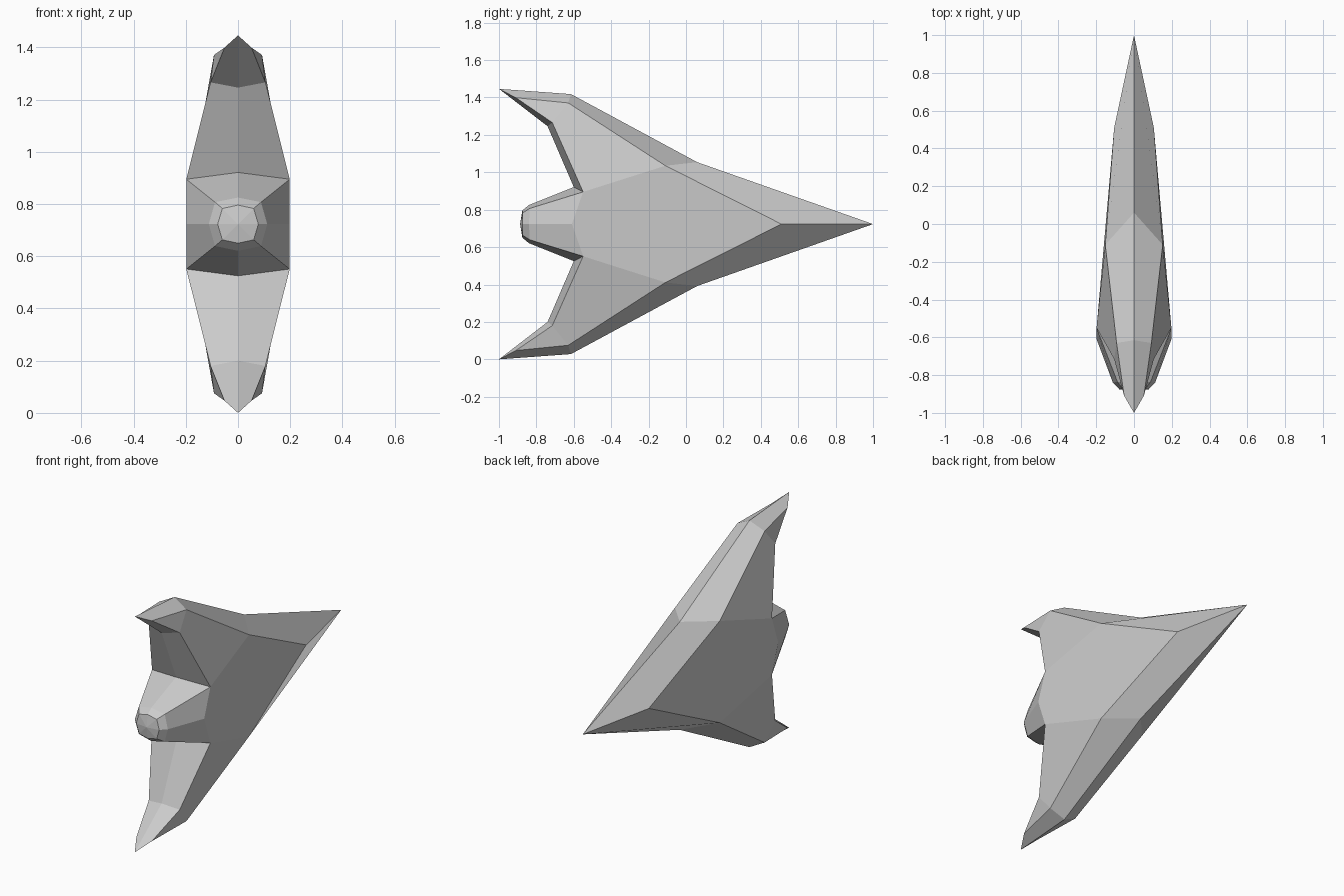
import bpy
import bmesh

# Remove the default cube
cube = bpy.data.objects.get("Cube")
if cube:
    bpy.data.objects.remove(cube, do_unlink=True)

MID = 0.723  # height of the symmetry plane

grey = bpy.data.materials.new("plain_grey")
grey.use_nodes = True
COLOR = (0.6, 0.6, 0.6, 1)
grey.diffuse_color = COLOR
grey.node_tree.nodes["Principled BSDF"].inputs["Base Color"].default_value = COLOR


def quarter_part(name, points, faces):
    """Build one quarter (+x, upper) and mirror it sideways and downwards."""
    bm = bmesh.new()
    verts = {key: bm.verts.new(co) for key, co in points.items()}
    for face in faces:
        bm.faces.new([verts[key] for key in face.split()])
    bmesh.ops.recalc_face_normals(bm, faces=bm.faces)
    # An open shell: make sure the normals point away from the core
    core = sum((f.normal.dot(f.calc_center_median() - CORE[name]) for f in bm.faces))
    if core < 0:
        bmesh.ops.reverse_faces(bm, faces=bm.faces)
    mesh = bpy.data.meshes.new(name)
    bm.to_mesh(mesh)
    bm.free()
    mesh.materials.append(grey)
    obj = bpy.data.objects.new(name, mesh)
    obj.location.z = MID
    bpy.context.collection.objects.link(obj)
    mirror = obj.modifiers.new("mirror", 'MIRROR')
    mirror.use_axis = (True, False, True)
    mirror.merge_threshold = 0.0005
    return obj


from mathutils import Vector
CORE = {"winged_hull": Vector((0, -0.3, 0.2)), "tail_nozzle": Vector((0, -0.5, 0))}

# Root outline shared by the hull and the tail
root = {
    "root_top": (0, -0.60, 0.198),
    "root_corner": (0.198, -0.55, 0.172),
    "root_side": (0.198, -0.61, 0),
}

# Pointed hull with swept upper and lower fins
quarter_part("winged_hull", {
    **root,
    "nose": (0, 1, 0),
    "cheek": (0.105, 0.51, 0),
    "ridge": (0, 0.06, 0.331),
    "shoulder": (0.152, -0.11, 0.312),
    "fin_crest": (0, -0.615, 0.695),
    "fin_side": (0.092, -0.63, 0.648),
    "fin_tip": (0, -1, 0.723),
    "tip_side": (0.052, -0.91, 0.676),
    "notch_side": (0.105, -0.715, 0.543),
    "notch": (0, -0.74, 0.523),
}, [
    "nose ridge shoulder cheek",
    "ridge fin_crest fin_side shoulder",
    "fin_crest fin_tip tip_side fin_side",
    "fin_side tip_side notch_side",
    "shoulder fin_side notch_side root_corner",
    "cheek shoulder root_corner root_side",
    "fin_tip notch notch_side tip_side",
    "notch root_top root_corner notch_side",
])

# Faceted tail tapering to a small rounded cap
quarter_part("tail_nozzle", {
    **root,
    "collar_top": (0, -0.84, 0.102),
    "collar_corner": (0.088, -0.835, 0.084),
    "collar_side": (0.112, -0.84, 0),
    "rim_top": (0, -0.875, 0.073),
    "rim_corner": (0.06, -0.873, 0.06),
    "rim_side": (0.078, -0.875, 0),
    "cap": (0, -0.887, 0),
}, [
    "root_top root_corner collar_corner collar_top",
    "root_corner root_side collar_side collar_corner",
    "collar_top collar_corner rim_corner rim_top",
    "collar_corner collar_side rim_side rim_corner",
    "rim_top rim_corner cap",
    "rim_corner rim_side cap",
])
